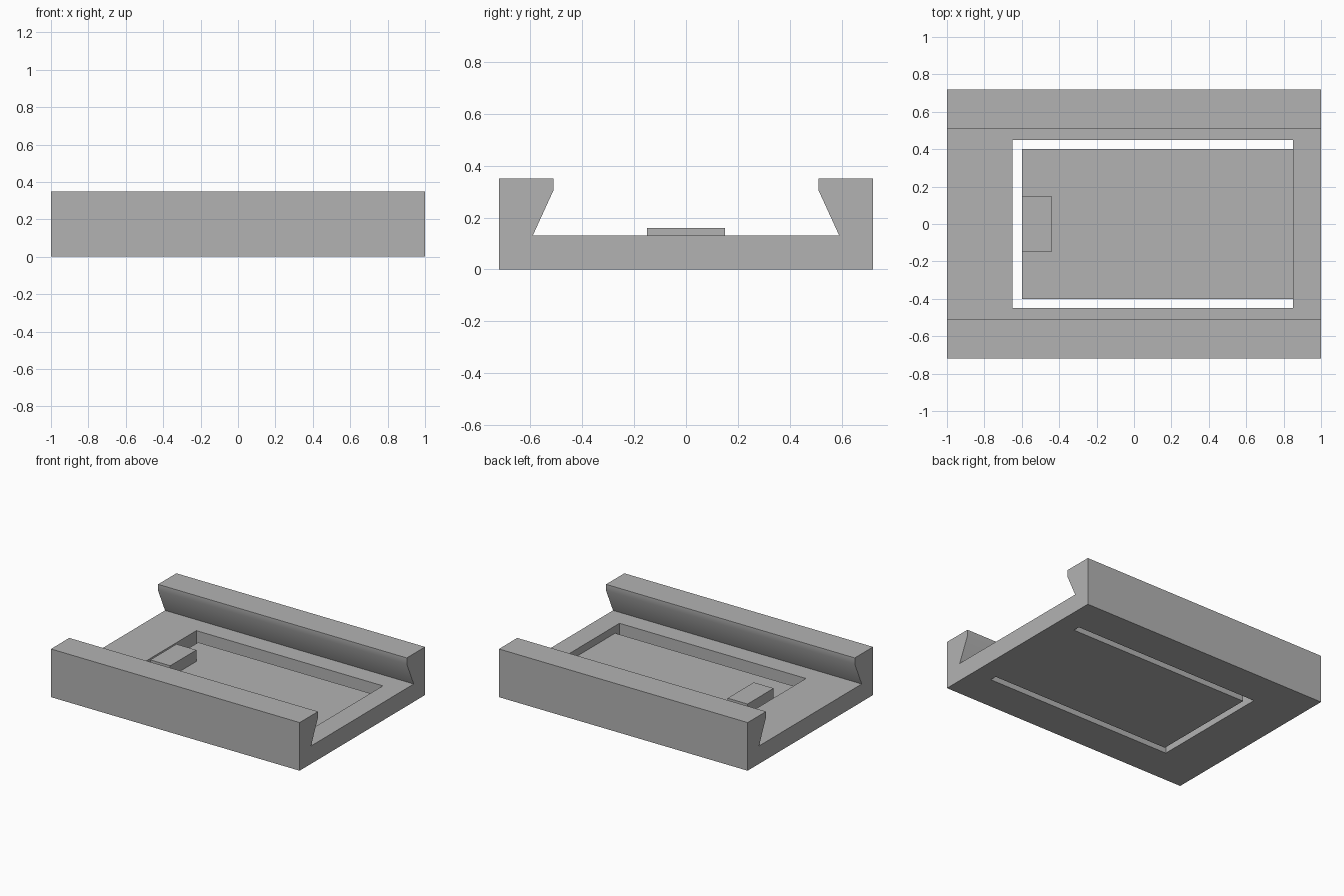
import bpy
import bmesh
import math
from mathutils import Vector

cube = bpy.data.objects.get("Cube")
if cube:
    bpy.data.objects.remove(cube, do_unlink=True)

FLOOR, TONGUE, RIM = 0.13, 0.077, 0.35

grey = bpy.data.materials.new("plain_grey")
grey.use_nodes = True
colour = (0.45, 0.45, 0.45, 1)
grey.diffuse_color = colour
grey.node_tree.nodes["Principled BSDF"].inputs["Base Color"].default_value = colour


def prism(name, outline, direction):
    """Extrude a closed outline of 3D points along a direction."""
    bm = bmesh.new()
    face = bm.faces.new([bm.verts.new(p) for p in outline])
    ext = bmesh.ops.extrude_face_region(bm, geom=[face])
    moved = [v for v in ext["geom"] if isinstance(v, bmesh.types.BMVert)]
    bmesh.ops.translate(bm, verts=moved, vec=Vector(direction))
    bmesh.ops.recalc_face_normals(bm, faces=bm.faces)
    mesh = bpy.data.meshes.new(name)
    bm.to_mesh(mesh)
    bm.free()
    mesh.materials.append(grey)
    obj = bpy.data.objects.new(name, mesh)
    bpy.context.collection.objects.link(obj)
    return obj


def plan(name, points, low, high):
    """Upright prism from a plan outline."""
    return prism(name, [(x, y, low) for x, y in points], (0, 0, high - low))


def rect(x0, x1, half):
    return [(x0, -half), (x1, -half), (x1, half), (x0, half)]


# Base plate with two undercut rails, as one mirrored cross-section
half = [(0.72, 0), (0.72, RIM), (0.51, RIM), (0.51, 0.305), (0.59, FLOOR)]
section = half + [(-y, z) for y, z in reversed(half)]
base = prism("dovetail_base", [(-1, y, z) for y, z in section], (2, 0, 0))

# Recess above the flexible tongue, and the U-shaped slot that frees it
recess = plan("recess_cutter", rect(-0.65, 0.85, 0.45), TONGUE, 0.25)
u_half = [(0.85, 0.45), (-0.65, 0.45)]
u_inner = [(-0.6, 0.4), (0.85, 0.4)]
u_shape = (u_half + [(x, -y) for x, y in reversed(u_half)]
           + [(x, -y) for x, y in reversed(u_inner)] + u_inner)
slot = plan("slot_cutter", u_shape, -0.1, 0.2)

for cutter in (recess, slot):
    cutter.hide_render = True
    bpy.context.view_layer.objects.active = base
    cut = base.modifiers.new(cutter.name, "BOOLEAN")
    cut.operation = "DIFFERENCE"
    cut.solver = "EXACT"
    cut.object = cutter
    bpy.ops.object.modifier_apply(modifier=cut.name)
    bpy.data.objects.remove(cutter, do_unlink=True)

# Raised catch at the free end of the tongue
plan("tongue_catch", rect(-0.6, -0.44, 0.15), TONGUE, 0.16)

# Soft shading across the rail undercuts only
bpy.ops.object.select_all(action="DESELECT")
base.select_set(True)
bpy.context.view_layer.objects.active = base
bpy.ops.object.shade_smooth_by_angle(angle=math.radians(30))
